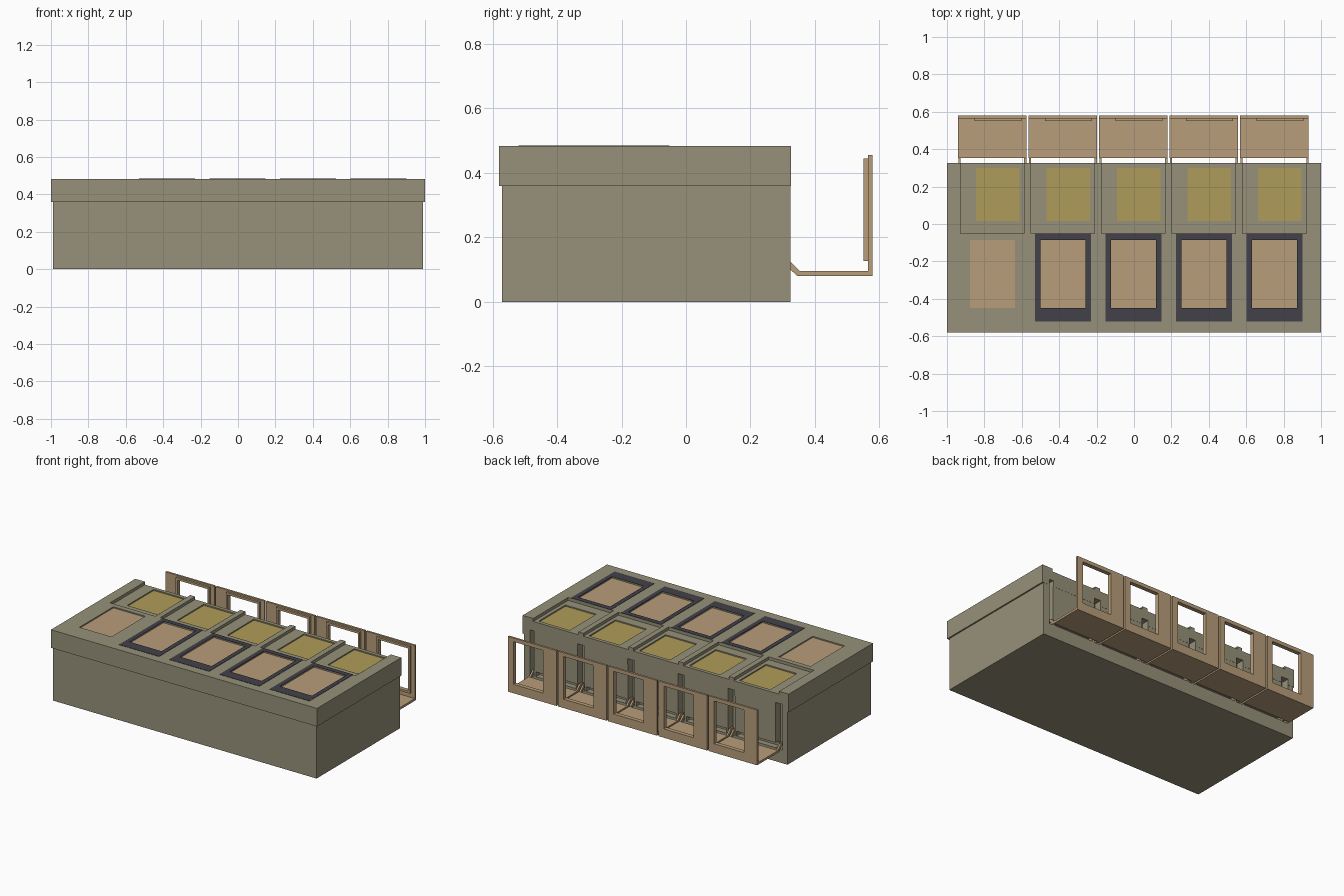
import bpy, bmesh

if "Cube" in bpy.data.objects:
    bpy.data.objects.remove(bpy.data.objects["Cube"])


def material(name, rgb):
    m = bpy.data.materials.new(name)
    m.diffuse_color = (*rgb, 1)
    m.use_nodes = True
    m.node_tree.nodes["Principled BSDF"].inputs["Base Color"].default_value = m.diffuse_color
    return m


KHAKI = material("khaki", (0.31, 0.285, 0.195))
TAN = material("tan", (0.48, 0.34, 0.195))
YELLOW = material("mustard", (0.43, 0.33, 0.10))
DARK = material("charcoal", (0.053, 0.053, 0.066))


def boxes(name, mat, items):
    """One object made of boxes given as (x0, x1, y0, y1, z0, z1)."""
    bm = bmesh.new()
    for x0, x1, y0, y1, z0, z1 in items:
        vs = bmesh.ops.create_cube(bm, size=1)["verts"]
        for v in vs:
            v.co = ((x0 + x1) / 2 + v.co.x * (x1 - x0),
                    (y0 + y1) / 2 + v.co.y * (y1 - y0),
                    (z0 + z1) / 2 + v.co.z * (z1 - z0))
    return finish(name, mat, bm)


def finish(name, mat, bm):
    me = bpy.data.meshes.new(name)
    bm.to_mesh(me)
    bm.free()
    me.materials.append(mat)
    ob = bpy.data.objects.new(name, me)
    bpy.context.collection.objects.link(ob)
    return ob


def frame(x0, x1, y0, y1, z0, z1, a0, a1, b0, b1, upright):
    """Four boxes around the opening x a0..a1, and z (upright) or y b0..b1."""
    if upright:
        return [(x0, a0, y0, y1, z0, z1), (a1, x1, y0, y1, z0, z1),
                (a0, a1, y0, y1, z0, b0), (a0, a1, y0, y1, b1, z1)]
    return [(x0, a0, y0, y1, z0, z1), (a1, x1, y0, y1, z0, z1),
            (a0, a1, y0, b0, z0, z1), (a0, a1, b1, y1, z0, z1)]


def carve(ob, items):
    cutter = boxes("cutter", KHAKI, items)
    mod = ob.modifiers.new("carve", "BOOLEAN")
    mod.operation, mod.solver, mod.object = "DIFFERENCE", "EXACT", cutter
    mod.use_self = True
    dg = bpy.context.evaluated_depsgraph_get()
    me = bpy.data.meshes.new_from_object(ob.evaluated_get(dg))
    ob.modifiers.clear()
    ob.data = me
    bpy.data.objects.remove(cutter)


TOP = 0.483
PITCH = 0.377
CENTRES = [-0.757 + PITCH * i for i in range(5)]

# Slots in the back wall: upright ones between bays, a long one under each bay
slots = []
for i in range(6):
    x = CENTRES[0] + PITCH * (i - 0.5)
    left = 0.02 if i else 0.0
    right = 0.02 if i < 5 else 0.0
    slots.append((x - left - 0.005, x + right + 0.005 + (0.02 if i == 0 else 0),
                  0.27, 0.36, 0.09, 0.40))
slots += [(c - 0.15, c + 0.15, 0.285, 0.36, 0.092, 0.125) for c in CENTRES]

# Case and lid
case = boxes("case", KHAKI, [(-0.99, 0.99, -0.57, 0.324, 0, 0.36)])
carve(case, slots)
lid = boxes("lid", KHAKI, [(-1, 1, -0.58, 0.325, 0.36, TOP)])
lid_cuts = slots[:6]
for c in CENTRES:
    lid_cuts.append((c - 0.17, c + 0.17, -0.05, 0.36, TOP - 0.02, 0.6))
    lid_cuts.append((c - 0.12, c + 0.12, -0.45, -0.085, TOP - 0.012, 0.6))
    lid_cuts.append((c - 0.087, c + 0.145, 0.015, 0.30, TOP - 0.032, 0.55))
carve(lid, lid_cuts)

# Coloured panels set into the lid
boxes("rear_panels", YELLOW, [(c - 0.087, c + 0.145, 0.015, 0.30, TOP - 0.036, TOP - 0.028)
                              for c in CENTRES])
boxes("front_panels", TAN, [(c - 0.12, c + 0.12, -0.45, -0.085, TOP - 0.016, TOP - 0.008)
                            for c in CENTRES])
for n, c in enumerate(CENTRES[1:], 1):
    boxes(f"dark_surround_{n}", DARK,
          frame(c - 0.15, c + 0.15, -0.52, -0.051, TOP - 0.003, TOP + 0.002,
                c - 0.12, c + 0.12, -0.45, -0.085, False))


# Swung-out covers behind the case: floor, upright window frame, inner lip, arms
def arm(bm, x):
    prof = [(0.29, 0.128), (0.32, 0.128), (0.354, 0.095),
            (0.354, 0.08), (0.346, 0.08), (0.31, 0.112), (0.29, 0.112)]
    f = bm.faces.new([bm.verts.new((x - 0.006, y, z)) for y, z in prof])
    new = bmesh.ops.extrude_face_region(bm, geom=[f])["geom"]
    for v in new:
        if isinstance(v, bmesh.types.BMVert):
            v.co.x += 0.012


for n, c in enumerate(CENTRES, 1):
    l, r = c - 0.183, c + 0.183
    a0, a1 = c - 0.083, c + 0.141
    parts = [(l, r, 0.354, 0.565, 0.08, 0.095)]
    parts += frame(l, r, 0.565, 0.579, 0.08, 0.455, a0, a1, 0.14, 0.43, True)
    parts += frame(a0 - 0.014, a1 + 0.014, 0.551, 0.565, 0.126, 0.445,
                   a0, a1, 0.14, 0.43, True)
    boxes(f"cover_{n}", TAN, parts)
    bm = bmesh.new()
    for s in (-1, 1):
        arm(bm, c + s * 0.176)
    bmesh.ops.recalc_face_normals(bm, faces=bm.faces)
    finish(f"cover_arms_{n}", TAN, bm)
